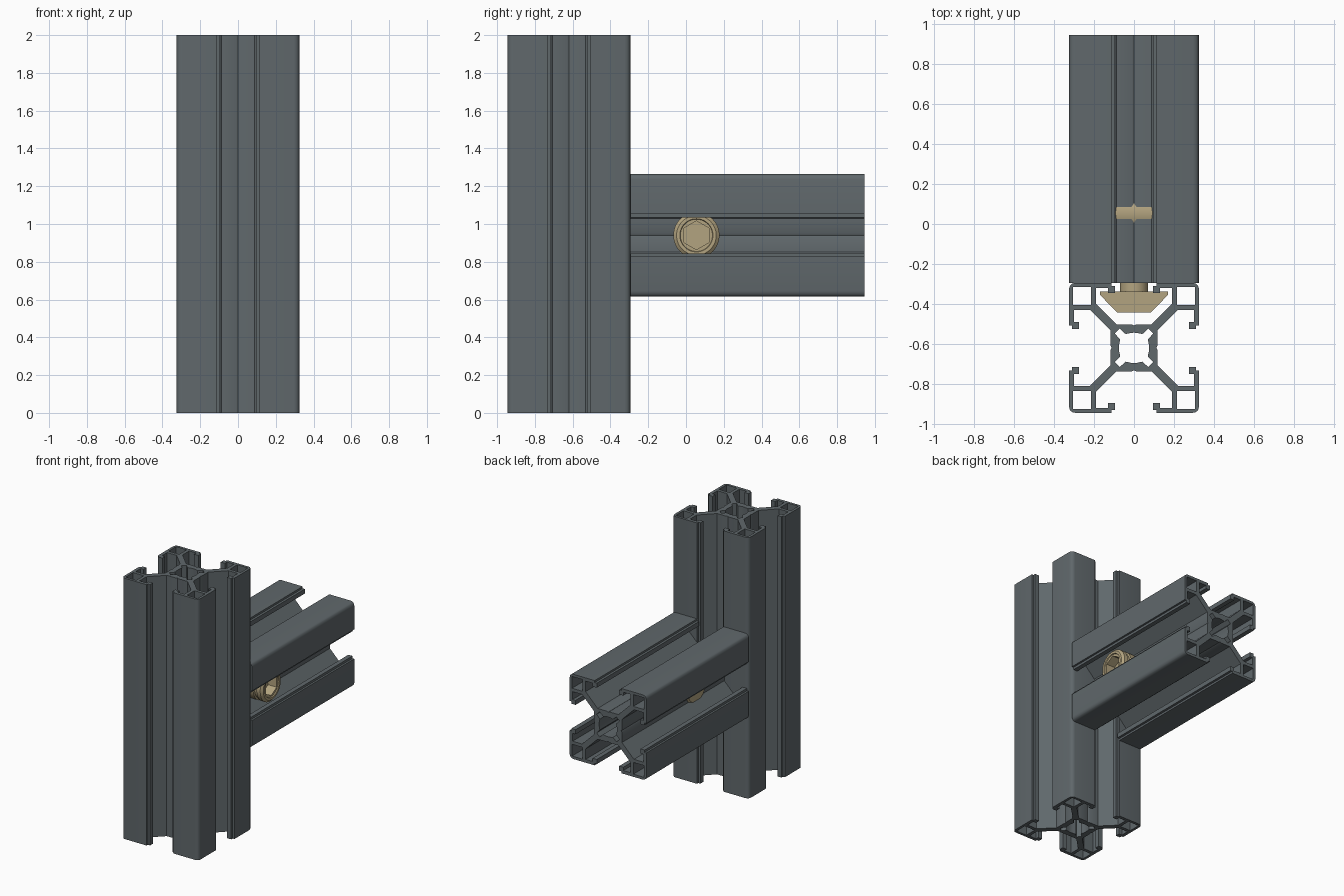
import bpy, bmesh, math
from mathutils import Matrix, Vector

if "Cube" in bpy.data.objects:
    bpy.data.objects.remove(bpy.data.objects["Cube"])


def material(name, rgb):
    m = bpy.data.materials.new(name)
    m.diffuse_color = (*rgb, 1)
    m.use_nodes = True
    m.node_tree.nodes["Principled BSDF"].inputs["Base Color"].default_value = m.diffuse_color
    return m


GREY = material("anodised_grey", (0.117, 0.138, 0.148))
BRASS = material("tan_brass", (0.45, 0.37, 0.215))


def finish(bm, name, mat, matrix):
    bmesh.ops.recalc_face_normals(bm, faces=bm.faces)
    me = bpy.data.meshes.new(name)
    bm.to_mesh(me)
    bm.free()
    me.materials.append(mat)
    ob = bpy.data.objects.new(name, me)
    ob.matrix_world = matrix
    bpy.context.collection.objects.link(ob)
    bpy.ops.object.select_all(action='DESELECT')
    ob.select_set(True)
    bpy.context.view_layer.objects.active = ob
    bpy.ops.object.shade_smooth_by_angle(angle=math.radians(30))
    return ob


def extrude(name, loops, length, mat, matrix):
    """Fill closed 2D loops (outline plus holes) and extrude along local z."""
    bm = bmesh.new()
    for pts in loops:
        vs = [bm.verts.new((x, y, 0)) for x, y in pts]
        for i in range(len(vs)):
            bm.edges.new((vs[i - 1], vs[i]))
    bmesh.ops.triangle_fill(bm, use_beauty=True, edges=bm.edges[:], normal=(0, 0, 1))
    res = bmesh.ops.extrude_face_region(bm, geom=bm.faces[:], use_keep_orig=True)
    top = [g for g in res["geom"] if isinstance(g, bmesh.types.BMVert)]
    bmesh.ops.translate(bm, verts=top, vec=(0, 0, length))
    return finish(bm, name, mat, matrix)


def lathe(name, rings, mat, matrix, n=48):
    """Skin rings of (z, radius, is_hex) along local z, capped at both ends."""
    bm = bmesh.new()
    rows = []
    for z, r, is_hex in rings:
        row = []
        for i in range(n):
            a = math.tau * i / n
            q = r
            if is_hex:
                q = r * math.cos(math.pi / 6) / math.cos(a % (math.pi / 3) - math.pi / 6)
            row.append(bm.verts.new((q * math.cos(a), q * math.sin(a), z)))
        rows.append(row)
    for a, b in zip(rows, rows[1:]):
        for i in range(n):
            bm.faces.new((a[i - 1], a[i], b[i], b[i - 1]))
    bm.faces.new(rows[0])
    bm.faces.new(rows[-1])
    return finish(bm, name, mat, matrix)


def four_fold(octant):
    """Mirror an octant (from +x axis to the diagonal) and repeat four times."""
    quarter = octant + [(y, x) for x, y in reversed(octant[1:])]
    out = []
    for k in range(4):
        c, s = [(1, 0), (0, 1), (-1, 0), (0, -1)][k]
        out += [(c * x - s * y, s * x + c * y) for x, y in quarter]
    return out


# Slotted beam section: core notch, arm, corner box, slot lip, rounded corner
outline = four_fold([
    (0.112, 0), (0.118, 0.012), (0.118, 0.088), (0.22, 0.19), (0.30, 0.19),
    (0.30, 0.13), (0.275, 0.13), (0.275, 0.095), (0.31, 0.095), (0.31, 0.113),
    (0.325, 0.113), (0.325, 0.295), (0.3227, 0.3065), (0.3175, 0.3150)])
core_hole = four_fold([(0.076, 0), (0.075, 0.015), (0.069, 0.042), (0.096, 0.071)])
box = [(0.215, 0.215), (0.305, 0.215), (0.305, 0.305), (0.215, 0.305)]
boxes = [[(sx * x, sy * y) for x, y in box] for sx in (1, -1) for sy in (1, -1)]
section = [outline, core_hole] + boxes

MID_Z = 0.94
POST_Y = -0.62
extrude("upright_beam", section, 2.0, GREY, Matrix.Translation((0, POST_Y, 0)))
along_y = Matrix.Rotation(math.pi / 2, 4, 'X')       # local z -> -y
extrude("cross_beam", section, 1.24, GREY,
        Matrix.Translation((0, 0.945, MID_Z)) @ along_y)

# Slot nut held behind the lips of the upright
nut = [(-0.17, -0.338), (-0.17, -0.355), (-0.085, -0.442),
       (0.085, -0.442), (0.17, -0.355), (0.17, -0.338)]
extrude("slot_nut", [nut], 0.17, BRASS, Matrix.Translation((0, 0, MID_Z - 0.085)))

# Tie rod from the nut into the barrel, inside the cross beam core
lathe("tie_rod", [(0, 0.07, False), (0.39, 0.07, False)], BRASS,
      Matrix.Translation((0, 0.05, MID_Z)) @ along_y)

# Locking barrel across the beam, with groove, bevelled rim and hex socket
along_x = Matrix.Rotation(math.pi / 2, 4, 'Y')       # local z -> +x
lathe("locking_barrel", [
    (-0.13, 0.11, False), (-0.12, 0.122, False), (0.175, 0.122, False),
    (0.18, 0.112, False), (0.20, 0.112, False), (0.205, 0.122, False),
    (0.235, 0.122, False), (0.25, 0.105, False), (0.25, 0.088, False),
    (0.243, 0.085, False), (0.243, 0.076, True), (0.17, 0.076, True)],
    BRASS, Matrix.Translation((0, 0.055, MID_Z)) @ along_x)
